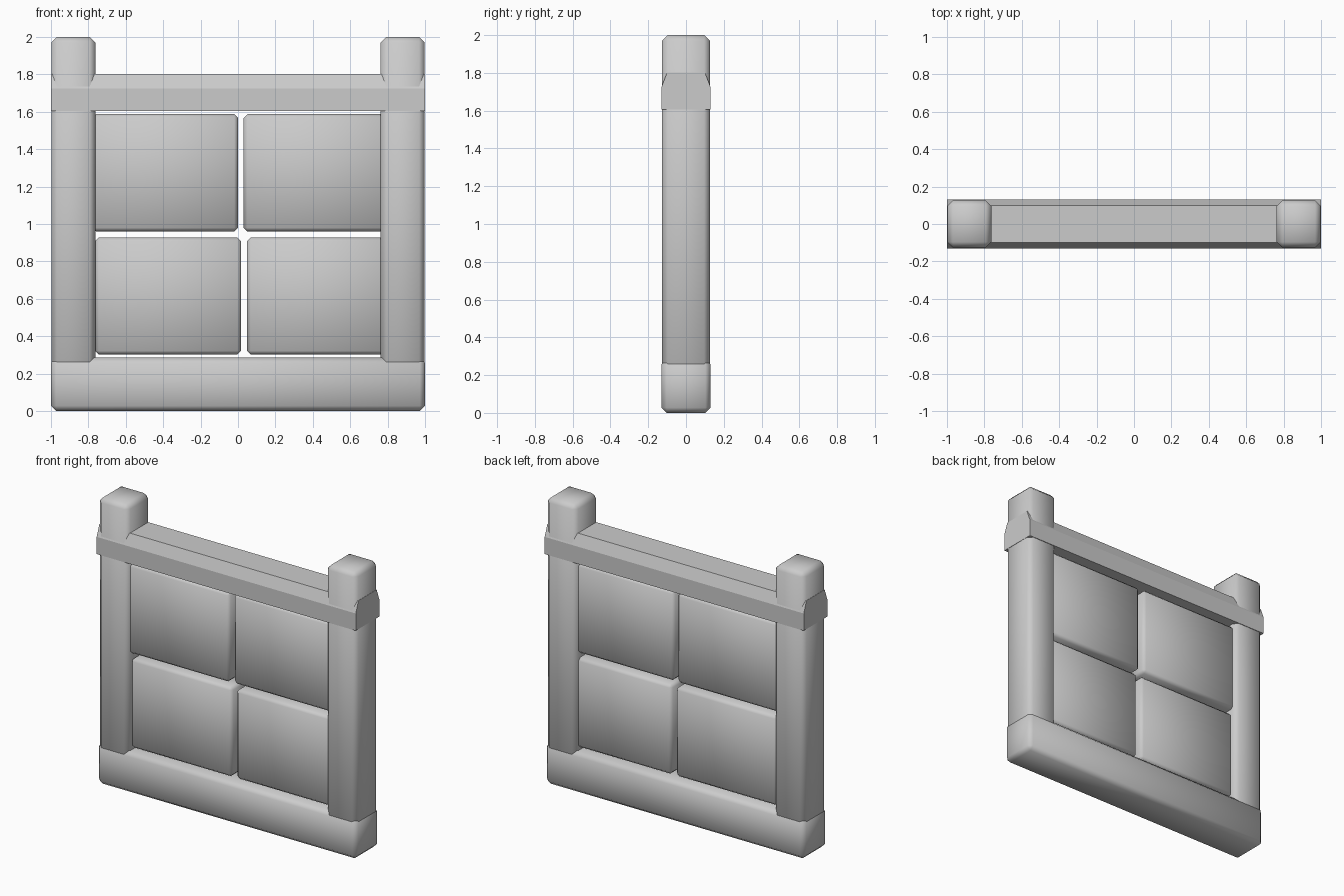
import bpy, bmesh, math

if "Cube" in bpy.data.objects:
    bpy.data.objects.remove(bpy.data.objects["Cube"])


def finish(name, bm, smooth):
    bmesh.ops.recalc_face_normals(bm, faces=bm.faces)
    mesh = bpy.data.meshes.new(name)
    bm.to_mesh(mesh)
    bm.free()
    obj = bpy.data.objects.new(name, mesh)
    bpy.context.collection.objects.link(obj)
    if smooth:
        bpy.ops.object.select_all(action='DESELECT')
        obj.select_set(True)
        bpy.context.view_layer.objects.active = obj
        bpy.ops.object.shade_smooth_by_angle(angle=math.radians(60))
    return obj


def chamfered_box(name, lo, hi, width):
    """Box between two corners with every edge chamfered."""
    bm = bmesh.new()
    bmesh.ops.create_cube(bm, size=1)
    for v in bm.verts:
        v.co = [(a + b) / 2 + c * (b - a) for a, b, c in zip(lo, hi, v.co)]
    bmesh.ops.bevel(bm, geom=bm.edges[:], offset=width, segments=1,
                    profile=0.5, affect='EDGES')
    return finish(name, bm, True)


# Corner posts
for side, x0, x1 in (("left", -0.998, -0.763), ("right", 0.763, 0.998)):
    chamfered_box(side + "_post", (x0, -0.126, 0.03), (x1, 0.126, 2.0), 0.03)

# Bottom beam
chamfered_box("bottom_beam", (-1, -0.13, 0), (1, 0.13, 0.285), 0.028)

# Top rail: six-sided profile swept along x
bm = bmesh.new()
profile = [(-0.13, 1.605), (0.13, 1.605), (0.13, 1.725),
           (0.1, 1.803), (-0.1, 1.803), (-0.13, 1.725)]
face = bm.faces.new([bm.verts.new((-1, y, z)) for y, z in profile])
ext = bmesh.ops.extrude_face_region(bm, geom=[face])
bmesh.ops.translate(bm, vec=(2, 0, 0),
                    verts=[g for g in ext["geom"] if isinstance(g, bmesh.types.BMVert)])
if not face.is_valid or len(bm.faces) < 8:
    bm.faces.new([v for v in bm.verts if v.co.x < 0])
finish("top_rail", bm, False)

# Infill panels, slightly staggered
panels = [("upper_left_panel", -0.778, 0.0, 0.96, 1.587, 0.1),
          ("upper_right_panel", 0.03, 0.8, 0.96, 1.587, 0.095),
          ("lower_left_panel", -0.764, 0.017, 0.302, 0.928, 0.095),
          ("lower_right_panel", 0.048, 0.8, 0.302, 0.928, 0.095)]
for name, x0, x1, z0, z1, d in panels:
    chamfered_box(name, (x0, -d, z0), (x1, d, z1), 0.02)
